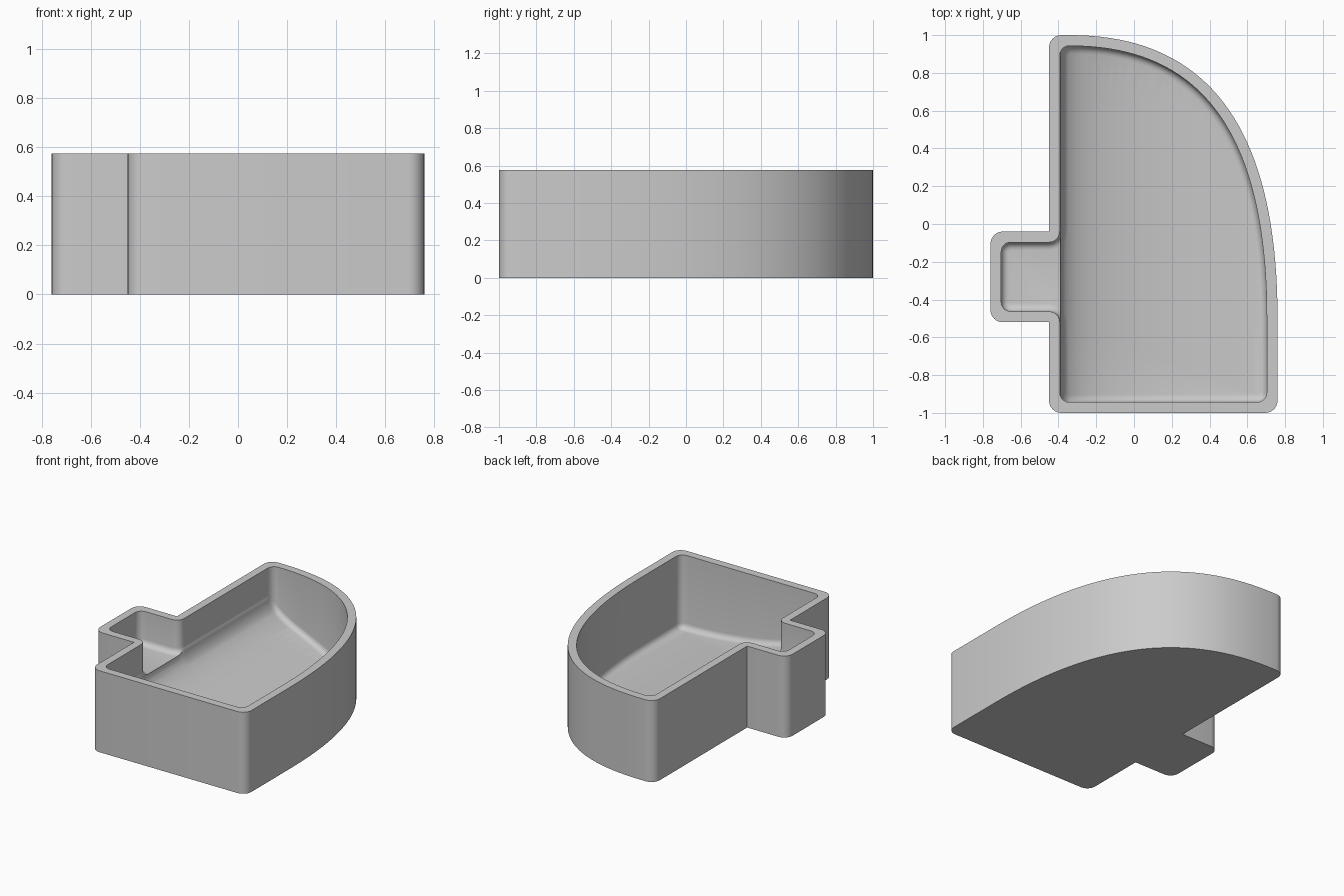
import bpy
import bmesh
from math import sin, cos, pi, sqrt
from mathutils import Vector
from mathutils.geometry import interpolate_bezier

HEIGHT, WALL, FILLET = 0.576, 0.057, 0.04
FLOOR_Z, SHELF_Z = 0.055, 0.34
SCOOP_LEFT, SCOOP_RIGHT = -0.39, 0.70

if "Cube" in bpy.data.objects:
    bpy.data.objects.remove(bpy.data.objects["Cube"])


def outline(inset, convex, concave):
    """Plan outline, counter-clockwise, moved inwards by inset."""
    d = inset
    lo, hi = -0.45 + d, -0.04 - d
    # Corner position, whether it points inwards
    corners = [((lo, 1 - d), False), ((lo, hi), True),
               ((-0.76 + d, hi), False), ((-0.76 + d, -0.52 + d), False),
               ((lo, -0.52 + d), True), ((lo, -1 + d), False),
               ((0.76 - d, -1 + d), False)]
    # Bowed side
    arc = interpolate_bezier(Vector((0.76, -0.5)), Vector((0.76, 0.5)),
                             Vector((0.4, 1)), Vector((-0.34, 1)), 40)
    arc = [Vector(p[:2]) for p in arc]
    pts = []
    for i, p in enumerate(arc):
        t = (arc[min(i + 1, len(arc) - 1)] - arc[max(i - 1, 0)]).normalized()
        if i == 0:
            t = Vector((0, 1))
        if i == len(arc) - 1:
            t = Vector((-1, 0))
        pts.append(p + Vector((-t.y, t.x)) * d)
    # Rounded corners
    first, last = pts[0], pts[-1]
    ring = [last] + [Vector(c) for c, _ in corners] + [first]
    for k, (_, inward) in enumerate(corners, 1):
        r = concave if inward else convex
        c = ring[k]
        a = (ring[k - 1] - c).normalized() * r
        b = (ring[k + 1] - c).normalized() * r
        centre = c + a + b
        for s in range(7):
            w = s / 6 * pi / 2
            pts.append(centre - b * cos(w) - a * sin(w))
    return pts


def add_ring(bm, pts, z):
    return [bm.verts.new((p.x, p.y, z)) for p in pts]


def floor_height(x):
    """Raised shelf, then a quarter-ellipse scoop down to the floor."""
    t = (SCOOP_RIGHT - x) / (SCOOP_RIGHT - SCOOP_LEFT)
    t = max(0, min(1, t))
    return FLOOR_Z + (SHELF_Z - FLOOR_Z) * (1 - sqrt(1 - t * t))


bm = bmesh.new()

# Cavity floor with a filleted border
rings = []
for i in range(6):
    w = i / 5 * pi / 2
    f = FILLET * (1 - cos(w))
    pts = outline(WALL + f, 0.05 - f, WALL + f)
    rings.append(add_ring(bm, pts, FILLET * (1 - sin(w))))
for a, b in zip(rings, rings[1:]):
    for i in range(len(a)):
        j = (i + 1) % len(a)
        bm.faces.new((a[i], a[j], b[j], b[i]))
centre = bm.faces.new(rings[-1])
bmesh.ops.remove_doubles(bm, verts=bm.verts[:], dist=0.0002)
bmesh.ops.triangulate(bm, faces=[f for f in bm.faces if len(f.verts) > 4])

# Slice across the scoop, then lift the floor to its curve
for i in range(1, 25):
    x = SCOOP_RIGHT - (SCOOP_RIGHT - SCOOP_LEFT) * sin(i / 24 * pi / 2)
    bmesh.ops.bisect_plane(bm, geom=bm.verts[:] + bm.edges[:] + bm.faces[:],
                           dist=0.00005, plane_co=(x, 0, 0), plane_no=(1, 0, 0))
for v in bm.verts:
    v.co.z += floor_height(v.co.x)

# Inner walls
border = [e for e in bm.edges if e.is_boundary]
ext = bmesh.ops.extrude_edge_only(bm, edges=border)["geom"]
for v in ext:
    if isinstance(v, bmesh.types.BMVert):
        v.co.z = HEIGHT
rim = [e for e in ext if isinstance(e, bmesh.types.BMEdge)
       and all(abs(v.co.z - HEIGHT) < 1e-5 for v in e.verts)]

# Outer walls and underside
pts = []
for p in outline(0, 0.065, 0):
    if not pts or (p - pts[-1]).length > 0.0005:
        pts.append(p)
if (pts[0] - pts[-1]).length < 0.0005:
    pts.pop()
top = add_ring(bm, pts, HEIGHT)
base = add_ring(bm, pts, 0)
for i in range(len(pts)):
    j = (i + 1) % len(pts)
    bm.faces.new((base[i], base[j], top[j], top[i]))
    rim.append(bm.edges.get((top[i], top[j])))
bm.faces.new(base[::-1])

# Flat rim
bmesh.ops.triangle_fill(bm, use_beauty=True, edges=rim, normal=(0, 0, 1))
bmesh.ops.recalc_face_normals(bm, faces=bm.faces[:])

mesh = bpy.data.meshes.new("scoop_bin")
bm.to_mesh(mesh)
bm.free()
tray = bpy.data.objects.new("scoop_bin", mesh)
bpy.context.collection.objects.link(tray)

grey = bpy.data.materials.new("light_grey")
grey.use_nodes = True
colour = (0.6, 0.6, 0.6, 1)
grey.diffuse_color = colour
grey.node_tree.nodes["Principled BSDF"].inputs["Base Color"].default_value = colour
mesh.materials.append(grey)

bpy.ops.object.select_all(action="DESELECT")
tray.select_set(True)
bpy.context.view_layer.objects.active = tray
bpy.ops.object.shade_smooth_by_angle(angle=pi / 6)
